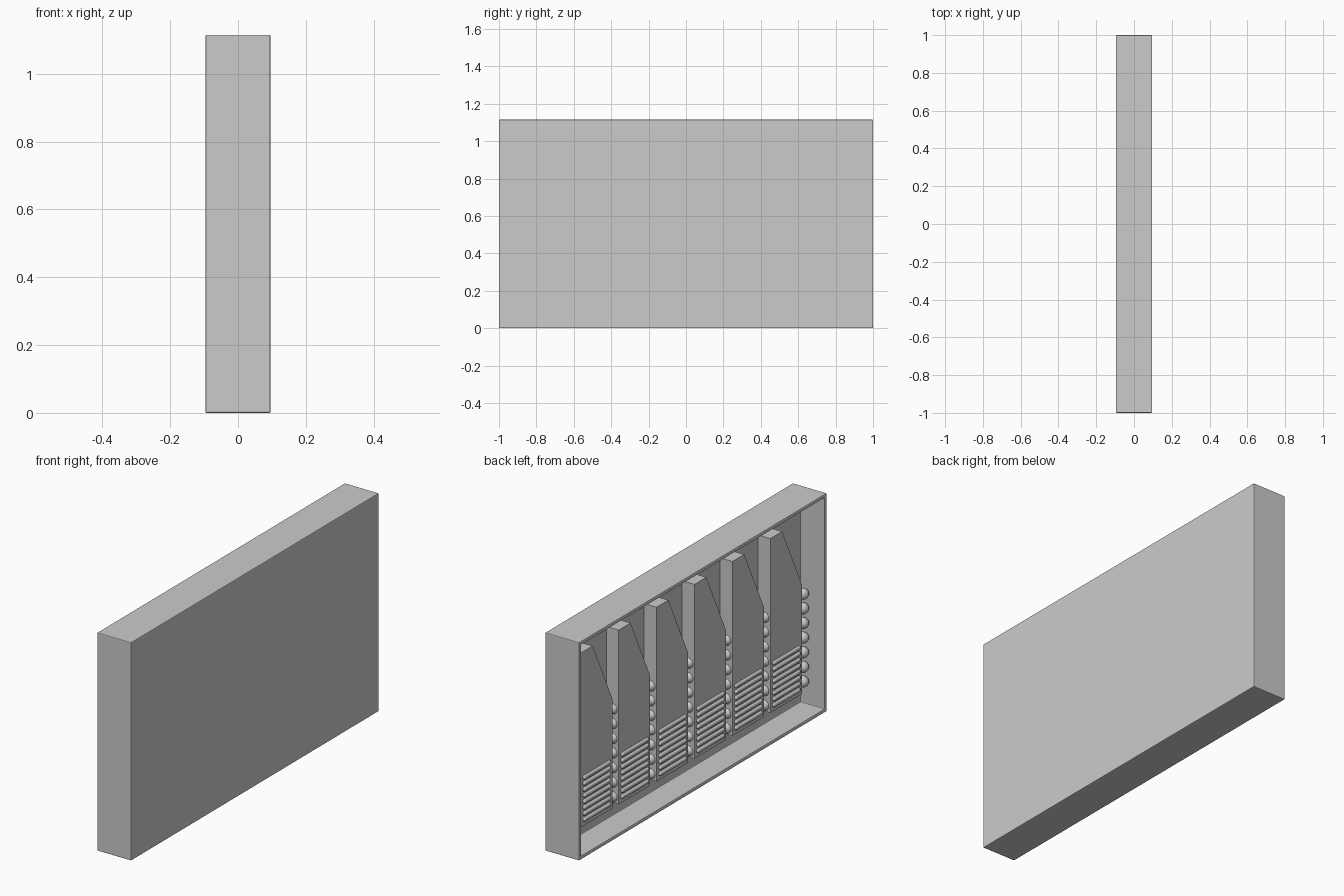
import bpy, bmesh, math
from mathutils import Vector, Matrix

cube = bpy.data.objects.get("Cube")
if cube:
    bpy.data.objects.remove(cube, do_unlink=True)

grey = bpy.data.materials.new("plain_grey")
grey.use_nodes = True
GREY = (0.6, 0.6, 0.6, 1)
grey.diffuse_color = GREY
grey.node_tree.nodes["Principled BSDF"].inputs["Base Color"].default_value = GREY

DEPTH, LENGTH, HEIGHT = 0.192, 2.0, 1.115
RIM, CAVITY = 0.026, 0.136
PANEL_X = -DEPTH / 2 + CAVITY      # inner face of the closed side
FACE_X = PANEL_X - 0.07            # exposed face of each block
WIDTH, PITCH, COUNT = 0.254, 0.306, 6


def finish(name, bm, smooth=False):
    bmesh.ops.recalc_face_normals(bm, faces=bm.faces)
    mesh = bpy.data.meshes.new(name)
    bm.to_mesh(mesh)
    bm.free()
    mesh.materials.append(grey)
    obj = bpy.data.objects.new(name, mesh)
    bpy.context.collection.objects.link(obj)
    if smooth:
        bpy.ops.object.select_all(action="DESELECT")
        obj.select_set(True)
        bpy.context.view_layer.objects.active = obj
        bpy.ops.object.shade_smooth_by_angle(angle=math.radians(40))
    return obj


def rod(bm, x, y, z, radius, length, round_ends=False):
    """Cylinder along y, optionally with ball ends."""
    turn = Matrix.Rotation(math.pi / 2, 4, "X")
    bmesh.ops.create_cone(bm, cap_ends=True, segments=16, radius1=radius, radius2=radius,
                          depth=length, matrix=Matrix.Translation((x, y, z)) @ turn)
    if round_ends:
        for s in (-1, 1):
            bmesh.ops.create_uvsphere(bm, u_segments=16, v_segments=8, radius=radius,
                                      matrix=Matrix.Translation((x, y + s * length / 2, z)) @ turn)


# Tray: box hollowed from its -x side
bm = bmesh.new()
bmesh.ops.create_cube(bm, size=1, matrix=Matrix.Translation((0, 0, HEIGHT / 2))
                      @ Matrix.Diagonal((DEPTH, LENGTH, HEIGHT, 1)))
bm.normal_update()
opening = min(bm.faces, key=lambda f: f.calc_center_median().x)
bmesh.ops.inset_region(bm, faces=[opening], thickness=RIM)
pushed = bmesh.ops.extrude_discrete_faces(bm, faces=[opening])["faces"][0]
bmesh.ops.translate(bm, verts=pushed.verts, vec=(CAVITY, 0, 0))
tray = finish("tray", bm)
bevel = tray.modifiers.new("soft_edges", "BEVEL")
bevel.width = 0.004
bevel.segments = 2

for i in range(COUNT):
    y = (i - (COUNT - 1) / 2) * PITCH
    low, high = y - WIDTH / 2, y + WIDTH / 2

    # Block with one sloping shoulder
    profile = [(high, 0.112), (high, 1.003), (high - 0.095, 1.003), (low, 0.673), (low, 0.112)]
    bm = bmesh.new()
    face = bm.faces.new([bm.verts.new((FACE_X, py, pz)) for py, pz in profile])
    side = bmesh.ops.extrude_face_region(bm, geom=[face])["geom"]
    bmesh.ops.translate(bm, verts=[v for v in side if isinstance(v, bmesh.types.BMVert)],
                        vec=(PANEL_X - FACE_X, 0, 0))
    finish(f"block_{i + 1}", bm)

    # Grip ribs near the foot of the block
    bm = bmesh.new()
    for k in range(8):
        rod(bm, FACE_X, y, 0.143 + k * 0.0307, 0.011, 0.2, True)
    finish(f"grip_ribs_{i + 1}", bm, True)

    # Row of studs on the edge below the shoulder
    bm = bmesh.new()
    for k in range(7):
        bmesh.ops.create_uvsphere(bm, u_segments=20, v_segments=12, radius=0.028,
                                  matrix=Matrix.Translation(((FACE_X + PANEL_X) / 2, low - 0.06, 0.143 + k * 0.0748)))
    finish(f"edge_studs_{i + 1}", bm, True)
